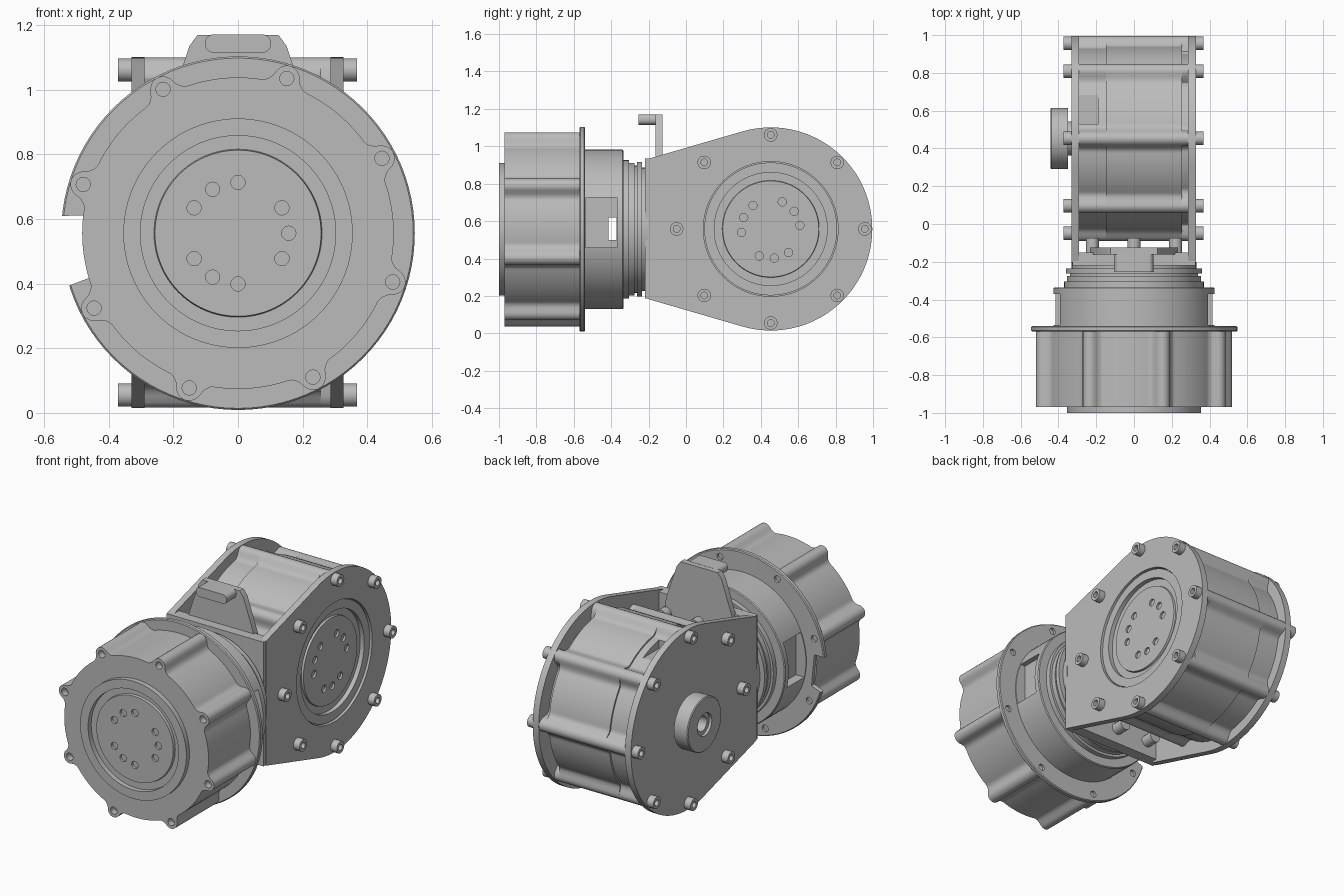
import bpy, bmesh
from math import sin, cos, pi, radians, sqrt, acos, atan2, hypot, exp, log
from mathutils import Matrix, Vector

if "Cube" in bpy.data.objects:
    bpy.data.objects.remove(bpy.data.objects["Cube"])

grey = bpy.data.materials.new("machined grey")
grey.use_nodes = True
COL = (0.5, 0.5, 0.5, 1)
grey.diffuse_color = COL
grey.node_tree.nodes["Principled BSDF"].inputs["Base Color"].default_value = COL


def frame(x, y, z, origin):
    m = Matrix((x, y, z)).transposed().to_4x4()
    m.translation = Vector(origin)
    return m


# Local z runs along each actuator's shaft
FRONT = frame((1, 0, 0), (0, 0, 1), (0, -1, 0), (0, 0, 0.556))
SIDE = frame((0, 1, 0), (0, 0, 1), (1, 0, 0), (0, 0.453, 0.558))
WORLD = Matrix()


def finish(bm, name, mat):
    bmesh.ops.remove_doubles(bm, verts=bm.verts, dist=1e-5)
    bmesh.ops.recalc_face_normals(bm, faces=bm.faces)
    bm.transform(mat)
    me = bpy.data.meshes.new(name)
    bm.to_mesh(me)
    bm.free()
    me.materials.append(grey)
    ob = bpy.data.objects.new(name, me)
    bpy.context.collection.objects.link(ob)
    return smooth(ob)


def activate(ob):
    bpy.ops.object.select_all(action='DESELECT')
    ob.select_set(True)
    bpy.context.view_layer.objects.active = ob


def smooth(ob):
    activate(ob)
    bpy.ops.object.shade_smooth_by_angle(angle=radians(30))
    return ob


def add_prism(bm, pts, h0, h1):
    base = bm.faces.new([bm.verts.new((x, y, h0)) for x, y in pts])
    ext = bmesh.ops.extrude_face_region(bm, geom=[base], use_keep_orig=True)
    top = [v for v in ext["geom"] if isinstance(v, bmesh.types.BMVert)]
    bmesh.ops.translate(bm, verts=top, vec=(0, 0, h1 - h0))


def prism(name, pts, h0, h1, mat):
    bm = bmesh.new()
    add_prism(bm, pts, h0, h1)
    return finish(bm, name, mat)


def circle(r, n=24, cx=0, cy=0):
    return [(cx + r * cos(2 * pi * i / n), cy + r * sin(2 * pi * i / n)) for i in range(n)]


def cylinders(name, centres, r, h0, h1, mat):
    bm = bmesh.new()
    for cx, cy in centres:
        add_prism(bm, circle(r, 20, cx, cy), h0, h1)
    return finish(bm, name, mat)


def lathe(name, profile, mat, closed=False, n=96):
    # profile holds (radius, height) pairs
    bm = bmesh.new()
    vs = [bm.verts.new((r, 0, h)) for r, h in profile]
    pairs = list(zip(vs, vs[1:])) + ([(vs[-1], vs[0])] if closed else [])
    es = [bm.edges.new(p) for p in pairs]
    bmesh.ops.spin(bm, geom=vs + es, cent=(0, 0, 0), axis=(0, 0, 1), angle=2 * pi,
                   steps=n, use_duplicate=False)
    return finish(bm, name, mat)


def box(name, x, y, z):
    return prism(name, [(x[0], y[0]), (x[1], y[0]), (x[1], y[1]), (x[0], y[1])], z[0], z[1], WORLD)


def cut(ob, cutter):
    cutter.hide_render = True
    mod = ob.modifiers.new("cut", 'BOOLEAN')
    mod.operation, mod.object, mod.solver = 'DIFFERENCE', cutter, 'EXACT'
    activate(ob)
    bpy.ops.object.modifier_apply(modifier=mod.name)
    bpy.data.objects.remove(cutter)
    return smooth(ob)


def ring(r, start, n=8):
    return [(r * cos(radians(start) + 2 * pi * i / n), r * sin(radians(start) + 2 * pi * i / n))
            for i in range(n)]


def lobed(base, start, lobe=0.04, centre=0.502, n=320):
    # Circle with eight softly blended screw lobes
    pts = []
    for i in range(n):
        a = 2 * pi * i / n
        d = (a - radians(start) + pi / 8) % (pi / 4) - pi / 8
        s = lobe ** 2 - (centre * sin(d)) ** 2
        r = base
        if s > 0:
            r = max(r, centre * cos(d) + sqrt(s))
        r = max(r, base + 0.034 * exp(-(d / 0.1) ** 4))
        pts.append((r * cos(a), r * sin(a)))
    return pts


def output_stage(prefix, face, start, mat):
    # Raised bearing ring with a sunken, drilled output disc
    lathe(prefix + "_bearing_ring", [(0.302, face - 0.04), (0.302, face + 0.03), (0.355, face + 0.03),
                                     (0.355, face - 0.04)], mat, closed=True)
    disc = lathe(prefix + "_output_disc", [(0, face - 0.04), (0.298, face - 0.04), (0.298, face - 0.01),
                 (0.262, face - 0.01), (0.257, face + 0.015), (0, face + 0.015)], mat)
    spots = [p for k in (-30, 0, 30) for p in ring(0.157, start + k, 3)]
    cut(disc, cylinders("drill", spots, 0.022, face - 0.015, face + 0.05, mat))


# Front actuator: lobed can, screw sockets, output
FRONT_START = 27.5
can = prism("front_can", lobed(0.482, FRONT_START), 0.56, 0.97, FRONT)
cut(can, cylinders("drill", ring(0.502, FRONT_START), 0.022, 0.93, 1.0, FRONT))
output_stage("front", 0.97, 0, FRONT)

# Mounting flange with a cable notch on its right
flange = lathe("front_flange", [(0, 0.54), (0.542, 0.54), (0.547, 0.545), (0.547, 0.565),
                                (0.542, 0.57), (0, 0.57)], FRONT)
notch = prism("notch", [(-0.48, 0.055), (-0.7, 0.05), (-0.7, -0.23), (-0.53, -0.165), (-0.46, -0.138)],
              0.5, 0.6, FRONT)
cut(flange, notch)
cut(flange, cylinders("drill", ring(0.502, FRONT_START), 0.02, 0.5, 0.555, FRONT))

# Rear housing with side windows
housing = lathe("front_housing", [(0, 0.335), (0.422, 0.335), (0.427, 0.34), (0.427, 0.545), (0, 0.545)], FRONT)
for s in (-1, 1):
    xs = sorted((s * 0.36, s * 0.5))
    cut(housing, box("window", xs, (-0.535, -0.37), (0.46, 0.725)))
cut(housing, box("slot", (-0.6, 0.6), (-0.415, -0.372), (0.5, 0.62)))

# Stepped neck between the housing and bracket
lathe("neck", [(0, 0.34), (0.37, 0.34), (0.37, 0.305), (0.355, 0.305), (0.355, 0.275), (0.34, 0.275),
               (0.34, 0.262), (0.36, 0.262), (0.36, 0.235), (0.33, 0.235), (0.33, 0.2), (0, 0.2)], FRONT)

# Bracket: base wall and two teardrop cheeks
box("bracket_base", (-0.325, 0.325), (-0.22, -0.15), (0.185, 0.935))
R, PX, PZ = 0.543, -0.655, 0.375
tangent = atan2(PZ, PX) - acos(R / hypot(PX, PZ))
teardrop = [(PX, PZ), (PX, -PZ)]
teardrop += [(R * cos(t), R * sin(t)) for t in (tangent * (i / 32 - 1) for i in range(65))]
left_cheek = prism("left_cheek", teardrop, 0.287, 0.327, SIDE)
cut(left_cheek, prism("bore", circle(0.36, 96), 0.2, 0.4, SIDE))
prism("right_cheek", teardrop, -0.33, -0.29, SIDE)
cylinders("base_screws", [(x, z) for x in (-0.22, 0, 0.22) for z in (-0.28, 0.28)], 0.035, 0.075, 0.16, FRONT)

# Stop tab standing on the bracket
prism("stop_plate", [(-0.24, 0.25), (0.24, 0.25), (0.22, 0.374), (0.15, 0.58), (0.125, 0.614),
                     (-0.125, 0.614), (-0.15, 0.58), (-0.22, 0.374)], 0.125, 0.162, FRONT)
tab = [(sx * (0.077 + 0.025 * cos(a)), 0.587 + sz * (0.003 + 0.025 * sin(a)))
       for sx, sz, order in ((1, 1, 1), (-1, 1, -1), (-1, -1, 1), (1, -1, -1))
       for a in [pi / 2 * i / 5 for i in range(6)][::order]]
prism("stop_tab", tab, 0.155, 0.255, FRONT)

# Side actuator: stepped lobed can between the cheeks
prism("side_can_main", lobed(0.49, 0), -0.147, 0.255, SIDE)
prism("side_can_neck", lobed(0.45, 0), 0.25, 0.288, SIDE)
cover = prism("side_can_cover", lobed(0.48, 0), -0.291, -0.146, SIDE)
cut(cover, box("recess", (-0.35, -0.19), (0.53, 0.74), (0.98, 1.2)))
output_stage("side", 0.285, 37, SIDE)

# Socket head screws through both cheeks
for side, h0, h1, k0, k1 in (("left", 0.32, 0.368, 0.345, 0.4), ("right", -0.372, -0.32, -0.4, -0.35)):
    screws = cylinders(side + "_screws", ring(0.503, 0), 0.036, h0, h1, SIDE)
    cut(screws, cylinders("sockets", ring(0.503, 0), 0.018, k0, k1, SIDE))

# Idler boss on the right cheek
lathe("idler_boss", [(0, -0.32), (0.09, -0.32), (0.09, -0.35), (0.162, -0.35), (0.162, -0.437),
                     (0.157, -0.442), (0.068, -0.442), (0.068, -0.425), (0.045, -0.425),
                     (0.045, -0.36), (0, -0.36)], SIDE)
